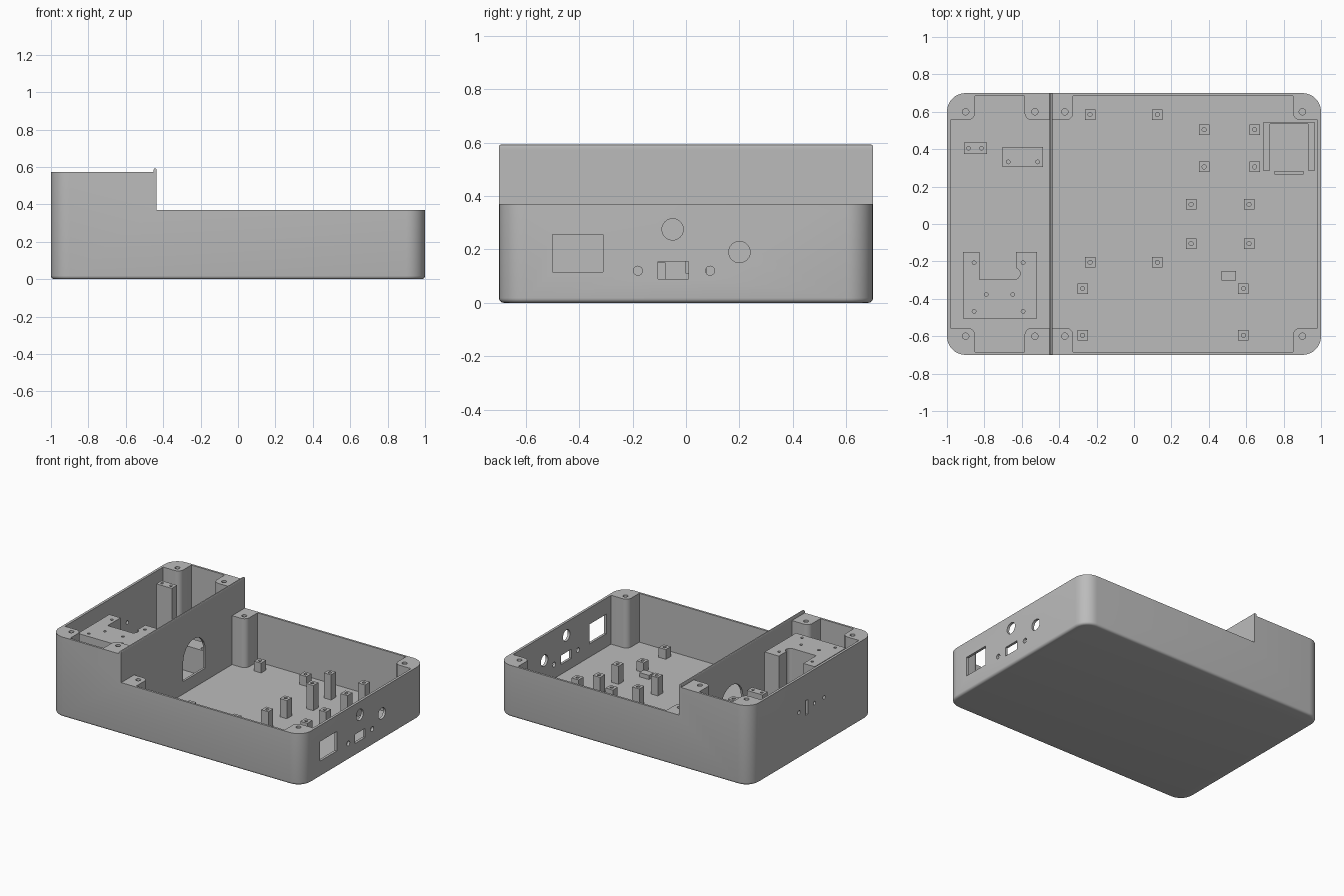
import bpy, bmesh
from math import radians, sin, cos, pi
from mathutils import Vector, Matrix

cube = bpy.data.objects.get("Cube")
if cube:
    bpy.data.objects.remove(cube, do_unlink=True)

grey = bpy.data.materials.new("case_grey")
grey.use_nodes = True
grey.diffuse_color = (0.5, 0.5, 0.5, 1)
grey.node_tree.nodes["Principled BSDF"].inputs["Base Color"].default_value = grey.diffuse_color

FLOOR, LOW, HIGH = 0.02, 0.37, 0.572
WALL_L, WALL_R = -0.451, -0.435     # faces of the dividing wall
IN_X, IN_Y = 0.982, 0.685           # inner faces of the outer walls
BOSS_Y = 0.555


def prism(bm, corners, z0, z1, steps=8):
    """Extrude a right-angled outline; each corner is (x, y, fillet radius)."""
    pts, n = [], len(corners)
    for i, (x, y, r) in enumerate(corners):
        p = Vector((x, y, z0))
        if not r:
            pts.append(p)
            continue
        d1 = (Vector((*corners[i - 1][:2], z0)) - p).normalized()
        d2 = (Vector((*corners[(i + 1) % n][:2], z0)) - p).normalized()
        c = p + r * (d1 + d2)
        for k in range(steps + 1):
            t = pi / 2 * k / steps
            pts.append(c - r * (d2 * cos(t) + d1 * sin(t)))
    base = bm.faces.new([bm.verts.new(p) for p in pts])
    ext = bmesh.ops.extrude_face_region(bm, geom=[base])
    top = [g for g in ext["geom"] if isinstance(g, bmesh.types.BMVert)]
    bmesh.ops.translate(bm, verts=top, vec=(0, 0, z1 - z0))
    bmesh.ops.recalc_face_normals(bm, faces=bm.faces[:])


def box(bm, x0, x1, y0, y1, z0, z1, r=0):
    prism(bm, [(x0, y0, r), (x1, y0, r), (x1, y1, r), (x0, y1, r)], z0, z1)


def rod(bm, centre, r, length, axis="Z"):
    rot = Matrix.Rotation(pi / 2, 4, "Y") if axis == "X" else Matrix()
    bmesh.ops.create_cone(bm, cap_ends=True, segments=24, radius1=r, radius2=r,
                          depth=length, matrix=Matrix.Translation(centre) @ rot)


def finish(name, bm):
    mesh = bpy.data.meshes.new(name)
    bm.to_mesh(mesh)
    bm.free()
    ob = bpy.data.objects.new(name, mesh)
    bpy.context.collection.objects.link(ob)
    mesh.materials.append(grey)
    return ob


def cut(ob, *cutters):
    """Subtract each cutter, then bake the result and drop the cutters."""
    tools = [finish("cutter", bm) for bm in cutters]
    for tool in tools:
        tool.hide_render = True
        mod = ob.modifiers.new("cut", "BOOLEAN")
        mod.operation, mod.solver, mod.object = "DIFFERENCE", "EXACT", tool
    dg = bpy.context.evaluated_depsgraph_get()
    baked = bpy.data.meshes.new_from_object(ob.evaluated_get(dg))
    ob.modifiers.clear()
    ob.data = baked
    for tool in tools:
        bpy.data.objects.remove(tool, do_unlink=True)
    baked.materials.clear()
    baked.materials.append(grey)


def smooth(ob):
    bpy.ops.object.select_all(action="DESELECT")
    ob.select_set(True)
    bpy.context.view_layer.objects.active = ob
    bpy.ops.object.shade_smooth_by_angle(angle=radians(30))


def cavity(x0, x1, bx0, bx1, r0, r1):
    """Compartment outline whose corners step in around the screw bosses."""
    bm = bmesh.new()
    half = [(x0, -BOSS_Y, 0), (bx0, -BOSS_Y, r0), (bx0, -IN_Y, 0),
            (bx1, -IN_Y, 0), (bx1, -BOSS_Y, r1), (x1, -BOSS_Y, 0)]
    prism(bm, half + [(x, -y, r) for x, y, r in reversed(half)], FLOOR, 1)
    return bm


# Outer shell with rounded corners and a softened bottom edge
bm = bmesh.new()
box(bm, -1, 1, -0.7, 0.7, 0, HIGH, 0.1)
bottom = [e for e in bm.edges if all(v.co.z < 0.001 for v in e.verts)]
bmesh.ops.bevel(bm, geom=bottom, offset=0.018, segments=4, profile=0.5, affect="EDGES")
case = finish("case", bm)

# Step down to the lower deck
step = bmesh.new()
box(step, WALL_R, 2, -1, 1, LOW, 1)

# Screw holes in the bosses
screws = bmesh.new()
for x, top in ((-0.9, HIGH), (-0.53, HIGH), (-0.37, LOW), (0.9, LOW)):
    for y in (-0.6, 0.6):
        rod(screws, (x, y, top), 0.017, 0.2)

# Connector openings in the port wall
ports = bmesh.new()
box(ports, 0.95, 1.05, -0.5, -0.31, 0.115, 0.255)
box(ports, 0.95, 1.05, -0.105, 0.01, 0.09, 0.155)
for y, z, r in ((-0.05, 0.275, 0.04), (0.2, 0.19, 0.04), (-0.18, 0.12, 0.017), (0.09, 0.12, 0.017)):
    rod(ports, (1, y, z), r, 0.1, "X")

# Slot and pin holes in the tall end wall
pins = bmesh.new()
box(pins, -1.05, -0.95, 0.05, 0.075, 0.28, 0.385)
for y in (0.15, -0.025, -0.135):
    rod(pins, (-1, y, 0.33), 0.013, 0.1, "X")

# Arched opening through the dividing wall
arch, arch_base = bmesh.new(), bmesh.new()
rod(arch, (WALL_L, 0.125, 0.245), 0.125, 0.1, "X")
box(arch_base, WALL_L - 0.05, WALL_L + 0.05, 0, 0.25, 0.11, 0.245)

cut(case, step,
    cavity(-IN_X, WALL_L, -0.85, -0.585, 0.04, 0.04),
    cavity(WALL_R, IN_X, -0.325, 0.85, 0.04, 0.04),
    screws, ports, pins, arch, arch_base)
smooth(case)

# Raised lip on the dividing wall
bm = bmesh.new()
box(bm, WALL_L, WALL_R, -0.7, 0.7, HIGH, 0.592)
rim = [e for e in bm.edges if all(v.co.z > 0.59 for v in e.verts)]
bmesh.ops.bevel(bm, geom=rim, offset=0.007, segments=3, profile=0.5, affect="EDGES")
smooth(finish("divider_lip", bm))

# Circuit board standoffs: height, then positions
groups = {
    0.09: [(x, y) for x in (-0.235, 0.125) for y in (0.585, -0.205)]
        + [(x, y) for x in (-0.275, 0.585) for y in (-0.345, -0.595)],
    0.2: [(x, y) for x in (0.375, 0.645) for y in (0.505, 0.305)],
    0.15: [(x, y) for x in (0.305, 0.615) for y in (0.105, -0.105)],
}
bm, holes = bmesh.new(), bmesh.new()
for top, places in groups.items():
    for x, y in places:
        box(bm, x - 0.028, x + 0.028, y - 0.028, y + 0.028, FLOOR, top)
        rod(holes, (x, y, top), 0.011, 0.1)
standoffs = finish("standoffs", bm)
cut(standoffs, holes)
smooth(standoffs)


def block(name, corners, top, drill, *extra):
    """Solid mount with screw holes drilled in its top."""
    bm, holes = bmesh.new(), bmesh.new()
    prism(bm, corners, FLOOR, top)
    for x, y in drill:
        rod(holes, (x, y, top), 0.01, 0.12)
    ob = finish(name, bm)
    cut(ob, holes, *extra)
    smooth(ob)


def rect(x0, x1, y0, y1):
    return [(x0, y0, 0), (x1, y0, 0), (x1, y1, 0), (x0, y1, 0)]


# Mounts in the tall compartment
block("tall_post", rect(-0.91, -0.787, 0.375, 0.435), 0.54, [(-0.885, 0.405), (-0.815, 0.405)])
block("sensor_mount", rect(-0.703, -0.487, 0.305, 0.413), 0.2, [(-0.673, 0.332), (-0.515, 0.332)])
relief = bmesh.new()
rod(relief, (-0.64, -0.265, 0.3), 0.031, 0.8)
block("u_mount",
      [(-0.915, -0.505, 0), (-0.518, -0.505, 0), (-0.518, -0.15, 0), (-0.63, -0.15, 0),
       (-0.63, -0.296, 0), (-0.825, -0.296, 0), (-0.825, -0.15, 0), (-0.915, -0.15, 0)],
      0.52, [(-0.855, -0.207), (-0.593, -0.207), (-0.79, -0.377), (-0.648, -0.377),
             (-0.855, -0.467), (-0.593, -0.467)], relief)

# Module cradle, its stop bar and a small rest on the lower floor
bm = bmesh.new()
prism(bm, [(0.69, 0.285, 0), (0.728, 0.285, 0), (0.728, 0.535, 0), (0.93, 0.535, 0),
           (0.93, 0.285, 0), (0.968, 0.285, 0), (0.968, 0.543, 0), (0.69, 0.543, 0)], FLOOR, 0.1)
finish("module_cradle", bm)
for name, dims, top in (("cradle_stop", (0.75, 0.907, 0.265, 0.284), 0.08),
                        ("board_rest", (0.468, 0.545, -0.302, -0.25), 0.05)):
    bm = bmesh.new()
    box(bm, *dims, FLOOR, top)
    finish(name, bm)
